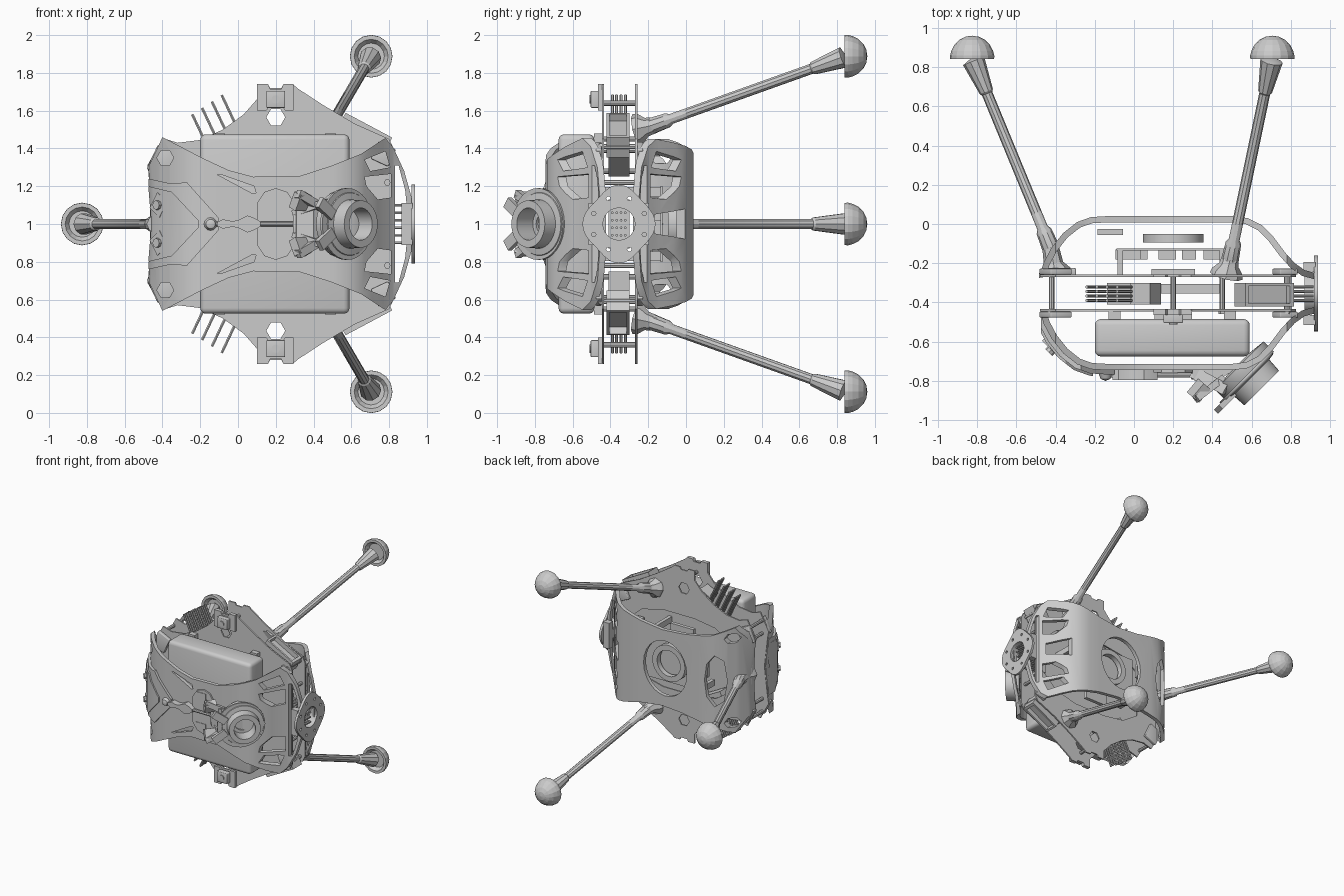
import bpy, bmesh
from math import sin, cos, pi, radians
from mathutils import Vector, Matrix, Euler

if "Cube" in bpy.data.objects:
    bpy.data.objects.remove(bpy.data.objects["Cube"])


def finish(name, bm, smooth=True):
    bmesh.ops.remove_doubles(bm, verts=bm.verts, dist=1e-5)
    bmesh.ops.recalc_face_normals(bm, faces=bm.faces)
    me = bpy.data.meshes.new(name)
    bm.to_mesh(me)
    bm.free()
    ob = bpy.data.objects.new(name, me)
    bpy.context.collection.objects.link(ob)
    ob["smooth"] = smooth
    return ob


def prism(name, polys, axis, lo, hi):
    place = {'x': lambda u, v, h: (h, u, v), 'y': lambda u, v, h: (u, h, v), 'z': lambda u, v, h: (u, v, h)}[axis]
    bm = bmesh.new()
    for poly in polys:
        a = [bm.verts.new(place(u, v, lo)) for u, v in poly]
        b = [bm.verts.new(place(u, v, hi)) for u, v in poly]
        bm.faces.new(a)
        bm.faces.new(b[::-1])
        for i in range(len(a)):
            j = (i + 1) % len(a)
            bm.faces.new((a[i], a[j], b[j], b[i]))
    return finish(name, bm)


def lathe(name, profile, centre, axis, n=16, ring=False, smooth=True):
    q = Vector(axis).to_track_quat('Z', 'Y')
    bm = bmesh.new()
    rows = [[bm.verts.new(q @ Vector((r * cos(2 * pi * k / n), r * sin(2 * pi * k / n), h)) + Vector(centre))
             for k in range(n)] for r, h in profile]
    for i in range(len(rows) - (0 if ring else 1)):
        a, b = rows[i], rows[(i + 1) % len(rows)]
        for k in range(n):
            bm.faces.new((a[k], a[(k + 1) % n], b[(k + 1) % n], b[k]))
    return finish(name, bm, smooth)


def rod(name, a, b, r, n=8):
    d = Vector(b) - Vector(a)
    return lathe(name, [(0, 0), (r, 0), (r, d.length), (0, d.length)], a, d, n)


def box(name, c, size, rot=(0, 0, 0), bevel=0.0):
    bm = bmesh.new()
    m = Matrix.Translation(c) @ Euler([radians(a) for a in rot]).to_matrix().to_4x4()
    bmesh.ops.create_cube(bm, size=1, matrix=m @ Matrix.Diagonal((*size, 1)))
    if bevel:
        bmesh.ops.bevel(bm, geom=bm.edges[:], offset=bevel, segments=3, profile=0.5, affect='EDGES')
    return finish(name, bm)


def boolean(ob, other, op):
    mod = ob.modifiers.new("bool", 'BOOLEAN')
    mod.object, mod.operation, mod.solver = other, op, 'EXACT'
    bpy.context.view_layer.objects.active = ob
    bpy.ops.object.modifier_apply(modifier="bool")
    bpy.data.objects.remove(other)
    return ob


def mirror(ob):
    bm = bmesh.new()
    bm.from_mesh(ob.data)
    for v in bm.verts:
        v.co.z = 2 - v.co.z
    finish(ob.name.replace("upper", "lower"), bm, ob["smooth"])


def flip(poly):
    return [(x, 2 - z) for x, z in reversed(poly)]


def full(half):
    return half + [p for p in flip(half) if abs(p[1] - 1) > 1e-4]


def circle(cx, cz, r, n=16, tall=1.0):
    return [(cx + r * cos(2 * pi * k / n), cz + r * tall * sin(2 * pi * k / n)) for k in range(n)]


# Shells: a bent band trimmed by the outline seen from the front
BEND = [Vector(p) for p in [(-.48, -.445), (-.46, -.51), (-.42, -.585), (-.36, -.66), (-.29, -.715), (-.22, -.74),
        (-.14, -.745), (.5, -.745), (.58, -.735), (.65, -.70), (.71, -.64), (.77, -.56), (.82, -.505), (.87, -.47), (.925, -.455)]]


def offset(o):
    pts = []
    for i, p in enumerate(BEND):
        d = (BEND[min(i + 1, len(BEND) - 1)] - BEND[max(i - 1, 0)]).normalized()
        pts.append((p.x + d.y * o, p.y - d.x * o))
    return pts


def shell(name, outline, holes=(), out=0.0, thick=.032, back=False):
    band = offset(out) + offset(out - thick)[::-1]
    if back:
        band = [(x, -.705 - y) for x, y in band]
    ob = boolean(prism(name, [band], 'z', 0, 2), prism("outline", [outline], 'y', -1, 1), 'INTERSECT')
    if holes:
        boolean(ob, prism("holes", holes, 'y', -1.2, 1.2), 'DIFFERENCE')
    return ob


def both(polys):
    return polys + [flip(p) for p in polys]


high_window = [(.67, 1.34), (.78, 1.385), (.805, 1.30), (.70, 1.28)]
low_window = [(.67, 1.25), (.81, 1.265), (.81, 1.14), (.74, 1.13), (.68, 1.2)]
middle_window = [(.65, 1.08), (.79, 1.05), (.79, .95), (.65, .92)]
slot = full([(.83, 1.31), (.85, 1.31), (.885, 1.18), (.895, 1.08)])
triangle = [(-.11, 1.262), (-.09, 1.262), (.085, 1.20), (.095, 1.165), (.08, 1.16)]
front_half = [(-.45, 1), (-.475, 1.3), (-.40, 1.46), (-.19, 1.35), (-.05, 1.285), (.08, 1.25), (.33, 1.255),
              (.5, 1.31), (.65, 1.37), (.78, 1.455), (.82, 1.41), (.88, 1.28), (.925, 1.12)]
shell("front_shell", full(front_half), both([high_window, low_window, triangle, circle(-.385, 1.35, .045, 6)]) + [slot])
back_half = [(-.46, 1), (-.475, 1.3), (-.40, 1.45), (-.25, 1.385), (0, 1.34), (.2, 1.325), (.4, 1.35),
             (.58, 1.395), (.78, 1.45), (.82, 1.41), (.88, 1.28), (.925, 1.12)]
moon = full([(-.36, 1), (-.34, 1.17), (-.28, 1.22), (-.22, 1.14), (-.20, 1)])
shell("back_shell", full(back_half), both([high_window, low_window, circle(-.385, 1.36, .045, 6)])
      + [slot, middle_window, circle(.17, 1, .205, 24, 1.15), moon], back=True)

# Raised panels on the front shell
shell("chevron_panel", full([(-.46, 1), (-.475, 1.24), (-.36, 1.215), (-.27, 1.22), (-.10, 1.03)]), out=.022, thick=.035)
shell("chevron_inset", full([(-.46, 1.02), (-.475, 1.20), (-.35, 1.17), (-.21, 1.02)]), out=.034, thick=.03)
shell("centre_panel", full([(.1, 1.04), (.1, 1.11), (.14, 1.17), (.2, 1.19), (.26, 1.17), (.3, 1.11), (.3, 1.04)]), out=.012)
mirror(box("upper_panel_slot", (.18, -.758, 1.13), (.09, .006, .06)))
mirror(box("upper_sensor_block", (-.41, -.63, 1.10), (.09, .035, .10), (0, 35, -46)))
mirror(rod("upper_sensor_lens", (-.42, -.64, 1.10), (-.435, -.655, 1.10), .025))

# Two frame plates with lightening holes
plate = full([(-.44, 1), (-.47, 1.25), (-.48, 1.31), (-.4, 1.455), (-.32, 1.43), (-.2, 1.445), (-.08, 1.5), (.03, 1.58),
              (.1, 1.66), (.1, 1.74), (.16, 1.74), (.17, 1.72), (.23, 1.72), (.24, 1.74), (.29, 1.74), (.32, 1.715),
              (.45, 1.63), (.62, 1.53), (.8, 1.45), (.825, 1.4), (.825, 1.12)])
opening = full([(-.25, 1.2), (-.1, 1.3), (.1, 1.33), (.4, 1.33), (.6, 1.28), (.75, 1.15)])
for name, y, extra in (("front_plate", -.445, []), ("back_plate", -.27, [opening])):
    boolean(prism(name, [plate], 'y', y, y + .012),
            prism("holes", both([circle(.2, 1.565, .05, 6)]) + extra, 'y', -1, 1), 'DIFFERENCE')

# Standoffs between the plates, and the feet of the shells
for x, z in ((-.42, 1.39), (-.42, 1.28), (.78, 1.41), (.45, 1.45), (.2, 1.64), (.79, 1.22)):
    mirror(rod("upper_standoff", (x, -.44, z), (x, -.265, z), .014))
    mirror(rod("upper_bolt", (x, -.46, z), (x, -.44, z), .018, 6))
for y in (-.462, -.243):
    mirror(box("upper_shell_foot", (-.40, y, 1.33), (.12, .03, .14), (0, 25, 0), .006))
    mirror(box("upper_shell_toe", (.77, y, 1.37), (.10, .03, .10), (0, 25, 0), .006))

# Battery pack
box("battery", (.195, -.58, 1), (.79, .19, .95), bevel=.03)
for x in (-.1, .49):
    box("battery_rail", (x, -.463, 1), (.06, .05, .96))
box("battery_mount", (.2, -.475, 1), (.19, .04, .8))

# Clips at the top and bottom tips
clip = [(.10, 1.60), (.15, 1.60), (.17, 1.63), (.23, 1.63), (.25, 1.60), (.295, 1.60), (.295, 1.74), (.24, 1.74),
        (.23, 1.715), (.17, 1.715), (.16, 1.74), (.10, 1.74)]
mirror(prism("upper_clip", [clip], 'y', -.465, -.44))
mirror(box("upper_clip_block", (.2, -.48, 1.66), (.10, .05, .09), bevel=.006))
mirror(rod("upper_clip_screw", (.2, -.50, 1.66), (.2, -.512, 1.66), .022, 12))

# Edge ports between the plates
port = box("upper_edge_port", (.665, -.36, 1.47), (.28, .12, .12), (0, 28, 0))
boolean(port, box("port_recess", (.69, -.36, 1.525), (.24, .09, .08), (0, 28, 0)), 'DIFFERENCE')
mirror(port)
mirror(box("upper_controller", (.06, -.355, 1.5), (.11, .11, .12), (0, -28, 0)))
mirror(box("upper_bar", (.29, -.33, 1.42), (.34, .05, .05)))

# Pin banks: two slanted, one facing right
for i in range(4):
    for j in range(4):
        y = -.39 + .023 * j
        x, z = -.185 + .052 * i, 1.46 + .034 * i
        mirror(rod("upper_pin", (x + .08, y, z - .17), (x - .057, y, z + .12), .008, 6))
for i in range(6):
    for j in range(4):
        rod("side_pin", (.72, -.39 + .023 * j, .9 + .04 * i), (.915, -.39 + .023 * j, .9 + .04 * i), .007, 6)
mirror(box("upper_pin_base", (-.01, -.355, 1.34), (.26, .11, .06), (0, -28, 0)))
box("side_pin_base", (.71, -.355, 1), (.06, .11, .26))

# Docking disc on the right end
rim = [(-.355 + (.194 + .014 * cos(4 * a)) * cos(a) * .93, 1 + (.194 + .014 * cos(4 * a)) * sin(a))
       for a in [2 * pi * k / 48 for k in range(48)]]
bolts = [circle(-.355 + .145 * cos(a), 1 + .145 * sin(a), .012, 6) for a in [pi / 8 + pi / 4 * k for k in range(8)]]
boolean(prism("docking_disc", [rim], 'x', .918, .938),
        prism("holes", bolts + [circle(-.355, 1, .085, 24)], 'x', .8, 1), 'DIFFERENCE')
lathe("docking_collar", [(.085, 0), (.105, 0), (.105, .06), (.085, .06)], (.87, -.355, 1), (1, 0, 0), 24, ring=True)
for y in (-.49, -.22):
    box("disc_bracket", (.895, y, 1), (.06, .05, .22))

# Angled camera ring with clamp arms
AX = (.707, -.707, 0)
lathe("camera_housing", [(.085, -.07), (.175, -.06), (.175, .0), (.165, .02), (.13, .025), (.125, .10), (.085, .10)],
      (.58, -.765, 1), AX, 32, ring=True)
lathe("camera_plate", [(.12, 0), (.19, 0), (.19, .015), (.12, .015)], (.57, -.775, 1), AX, 32, ring=True)
lathe("camera_lens", [(0, -.06), (.09, -.06), (.09, -.02), (.06, -.02), (.06, -.035), (0, -.035)], (.58, -.765, 1), AX, 24)
prism("camera_base", [[(.29, -.745), (.31, -.80), (.40, -.82), (.47, -.77), (.6, -.70), (.58, -.735)]], 'z', .92, 1.08)
mirror(box("upper_claw_arm", (.385, -.80, 1.085), (.20, .06, .035), (0, -18, -28)))
mirror(box("upper_claw_tip", (.465, -.91, 1.08), (.12, .03, .06), (0, 35, 45)))
mirror(box("upper_claw_grip", (.385, -.84, 1.12), (.19, .035, .045), (0, 25, 38)))
mirror(box("upper_claw_finger", (.33, -.85, 1.12), (.05, .09, .09), (0, 25, -40)))

# Linkage along the middle of the front
rod("linkage_rod", (-.14, -.77, 1), (.36, -.77, 1), .013)
lathe("linkage_ball", [(0, -.035), (.025, -.025), (.035, 0), (.025, .025), (0, .035)], (-.145, -.765, 1), (0, -1, 0), 12)
linkage = full([(-.11, 1.01), (-.08, 1.025), (-.03, 1.015), (.0, 1.02), (.05, 1.045), (.09, 1.03), (.12, 1.012)])
prism("linkage_body", [linkage], 'y', -.795, -.745)
box("linkage_block", (.33, -.768, 1), (.08, .05, .10), bevel=.008)

# Electronics inside the back shell
lathe("round_module", [(.11, 0), (.155, 0), (.155, .045), (.11, .045)], (.2, -.095, 1), (0, 1, 0), 24, ring=True)
box("circuit_board", (.2, -.13, 1), (.58, .012, .40))
for x, z, w, h in ((-.03, 1.08, .13, .1), (.17, 1, .09, .12), (.28, .94, .07, .16), (.4, 1.1, .09, .08), (.02, .88, .1, .08)):
    box("chip", (x, -.155, z), (w, .05, h))
box("lower_board", (.2, -.245, 1), (.22, .03, .5))
mirror(box("upper_board_post", (.45, -.285, 1.17), (.03, .31, .05)))
mirror(box("upper_board_post", (-.07, -.20, 1.17), (.03, .14, .05)))
box("back_connector", (-.12, -.04, 1.05), (.13, .03, .12))


# Legs with cuffs and hollow domed feet
def leg(name, root, a, b):
    root, a, b = Vector(root), Vector(a), Vector(b)
    n, m = (b - a).length, (a - root).length + .03
    lathe(name, [(0, 0), (.045, 0), (.04, .09), (.028, .11), (.028, n - .20), (.036, n - .19), (.058, n - .02), (0, n)], a, b - a, 10)
    lathe(name + "_base", [(0, 0), (.085, 0), (.08, .025), (.05, .06), (.04, m), (0, m)], root, a - root, 8)
    dome = [(0, .02), (.07, .02), (.09, -.008), (.112, -.008), (.113, .01)]
    dome += [(.112 * cos(t), .112 * sin(t)) for t in [pi / 10 * k for k in range(1, 6)]]
    lathe(name + "_foot", dome, (b.x, .848, b.z), (0, 1, 0), 16, smooth=False)


leg("left_leg", (-.40, -.26, 1), (-.425, -.12, 1), (-.825, .85, 1))
box("left_leg_mount", (-.38, -.245, 1), (.17, .04, .2), bevel=.008)
for name, s in (("upper_leg", 1), ("lower_leg", -1)):
    leg(name, (.47, -.265, 1 + .50 * s), (.49, -.18, 1 + .52 * s), (.705, .85, 1 + .888 * s))

# Smooth curved parts, keep hard edges
for ob in bpy.context.scene.objects:
    ob.select_set(bool(ob["smooth"]))
bpy.context.view_layer.objects.active = bpy.context.selected_objects[0]
bpy.ops.object.shade_smooth_by_angle(angle=radians(30))
